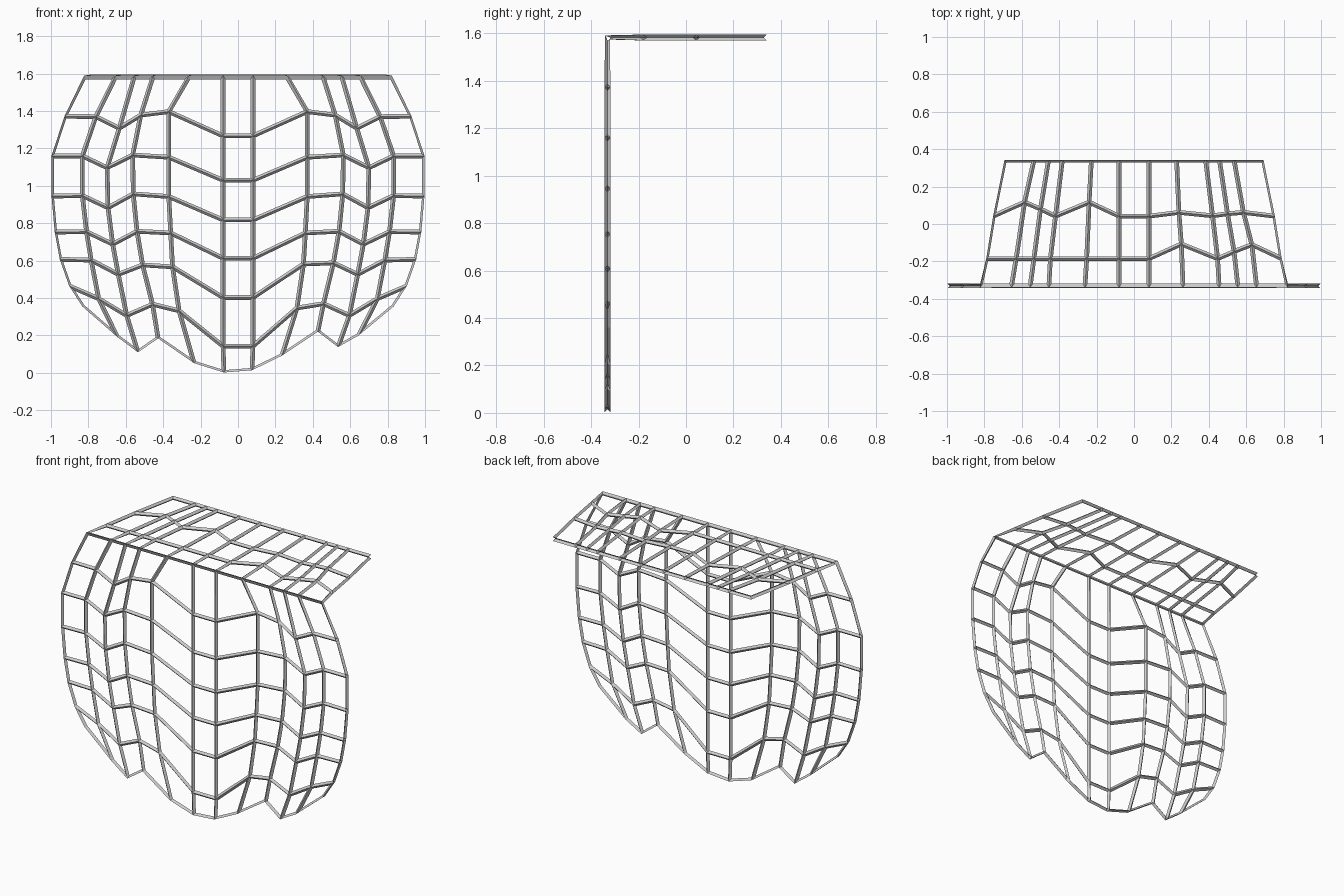
import bpy, bmesh

FRONT_Y, TOP_Z = -0.331, 1.582


def mirrored(half):
    """Half row listed from the outside inwards -> full symmetric row of (x, h)."""
    return [(-x, h) for x, h in half] + [(x, h) for x, h in reversed(half)]


def joined(xs, left, right):
    """Symmetric x values with separate heights for the left and right halves."""
    return [(-x, h) for x, h in zip(xs, left)] + [(x, h) for x, h in reversed(list(zip(xs, right)))]


# Top panel rows, back to front: (x, y)
top_rows = [
    mirrored([(x, 0.341) for x in (.693, .535, .457, .383, .228, .08)]),
    joined((.753, .585, .50, .42, .24, .08),
           (.042, .117, .08, .042, .117, .042), (.042, .062, .055, .044, .062, .042)),
    joined((.79, .63, .535, .447, .253, .08),
           (-.185,) * 6, (-.185, -.11, -.147, -.185, -.107, -.185)),
]

# Fold line shared by both panels
fold = mirrored([(x, TOP_Z) for x in (.823, .655, .555, .455, .262, .08)])

# Front panel rows, going down: (x, z)
front_rows = [
    mirrored([(.928, 1.372), (.76, 1.37), (.635, 1.308), (.52, 1.378), (.37, 1.397), (.08, 1.267)]),
    mirrored([(.997, 1.16), (.832, 1.16), (.70, 1.097), (.563, 1.165), (.37, 1.153), (.08, 1.03)]),
    mirrored([(.997, .945), (.832, .948), (.695, .883), (.56, .957), (.37, .943), (.08, .818)]),
    mirrored([(.98, .753), (.81, .755), (.67, .688), (.54, .757), (.36, .748), (.08, .613)]),
    joined((.953, .785, .64, .51, .35, .08),
           (.607, .603, .527, .577, .567, .403), (.607, .603, .527, .588, .582, .403)),
    joined((.903, .745, .595, .457, .315, .08),
           (.465, .397, .307, .367, .332, .143), (.465, .397, .307, .37, .347, .143)),
    joined((.832, .645, .535, .427, .235, .075),
           (.355, .192, .11, .184, .052, .002), (.355, .20, .138, .22, .092, .014)),
]

rows = [[(x, y, TOP_Z) for x, y in r] for r in top_rows]
rows.append([(x, FRONT_Y, z) for x, z in fold])
rows += [[(x, FRONT_Y, z) for x, z in r] for r in front_rows]

# Folded sheet of quads
bm = bmesh.new()
grid = [[bm.verts.new(p) for p in r] for r in rows]
for a, b in zip(grid, grid[1:]):
    for i in range(len(a) - 1):
        bm.faces.new((a[i], b[i], b[i + 1], a[i + 1]))
mesh = bpy.data.meshes.new("lattice_cover")
bm.to_mesh(mesh)
bm.free()
cover = bpy.data.objects.new("lattice_cover", mesh)
bpy.context.collection.objects.link(cover)

# Turn the sheet's edges into rods, with open half rods along the rim
wire = cover.modifiers.new("rods", 'WIREFRAME')
wire.thickness = 0.025
wire.offset = 0
wire.use_boundary = False
wire.use_even_offset = True
wire.use_replace = True
